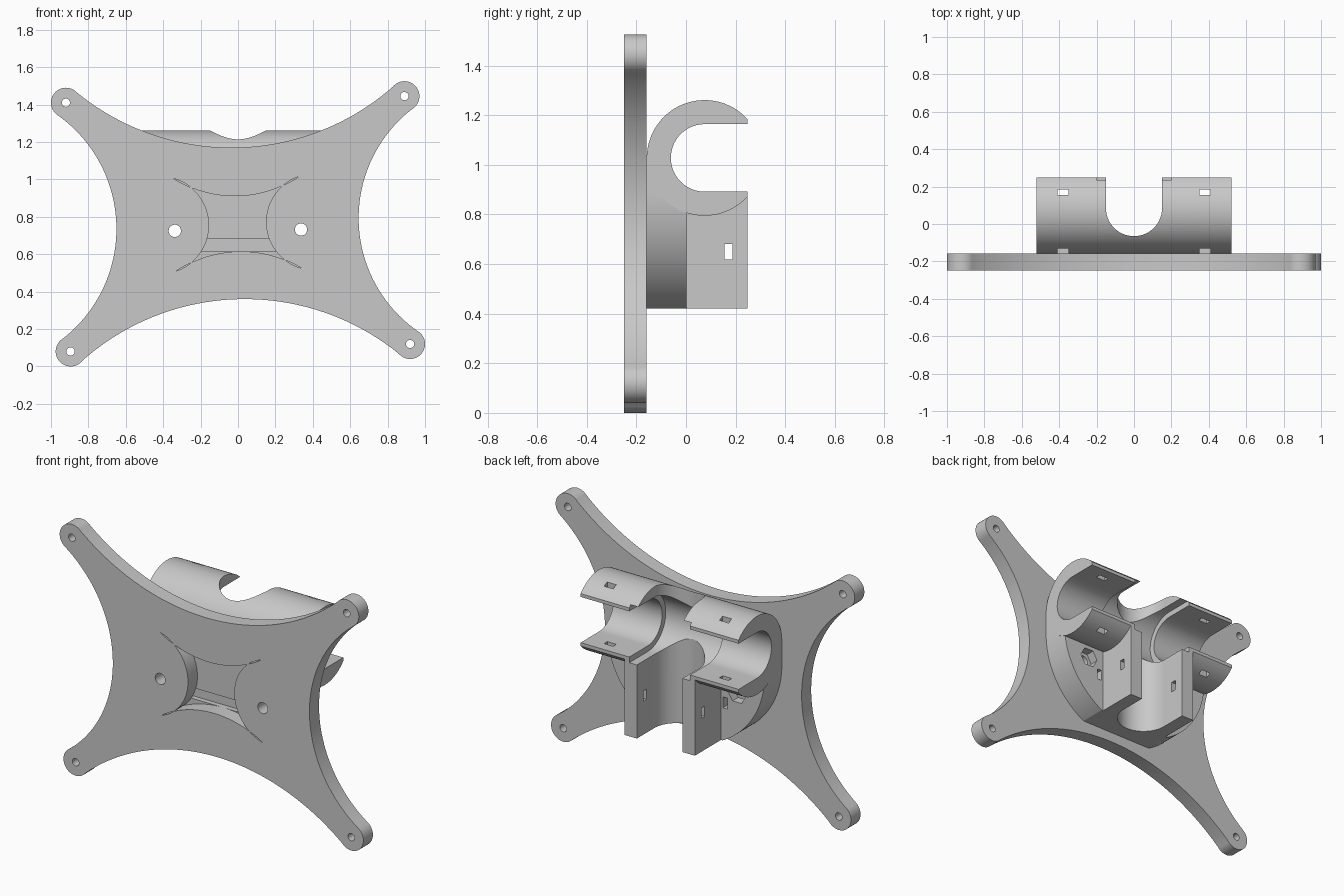
import bpy, bmesh, math
from mathutils import Matrix

if "Cube" in bpy.data.objects:
    bpy.data.objects.remove(bpy.data.objects["Cube"])

grey = bpy.data.materials.new("light grey")
grey.use_nodes = True
COLOUR = (0.58, 0.58, 0.58, 1)
grey.diffuse_color = COLOUR
grey.node_tree.nodes["Principled BSDF"].inputs["Base Color"].default_value = COLOUR


def arc(c, r, a0, a1, n=32):
    """Points on an arc, angles in degrees."""
    angles = [math.radians(a0 + (a1 - a0) * i / n) for i in range(n + 1)]
    return [(c[0] + r * math.cos(a), c[1] + r * math.sin(a)) for a in angles]


def circle(c, r):
    return arc(c, r, 0, 345, 23)


def arc_through(p, q, s, n=40):
    """Shallow arc from p to s passing through q."""
    (ax, ay), (bx, by), (cx, cy) = p, q, s
    d = 2 * (ax * (by - cy) + bx * (cy - ay) + cx * (ay - by))
    a, b, c = ax * ax + ay * ay, bx * bx + by * by, cx * cx + cy * cy
    o = ((a * (by - cy) + b * (cy - ay) + c * (ay - by)) / d,
         (a * (cx - bx) + b * (ax - cx) + c * (bx - ax)) / d)
    a0 = math.degrees(math.atan2(ay - o[1], ax - o[0]))
    a1 = math.degrees(math.atan2(cy - o[1], cx - o[0]))
    sweep = (a1 - a0 + 180) % 360 - 180
    return arc(o, math.hypot(ax - o[0], ay - o[1]), a0, a0 + sweep, n)


def add_object(name, mesh):
    ob = bpy.data.objects.new(name, mesh)
    bpy.context.collection.objects.link(ob)
    return ob


def perforated_sheet(name, outlines, y, thickness):
    """Upright sheet from an outer outline and its holes, as a filled curve."""
    curve = bpy.data.curves.new(name, "CURVE")
    curve.dimensions, curve.fill_mode = "2D", "BOTH"
    curve.extrude = thickness / 2
    for pts in outlines:
        spline = curve.splines.new("POLY")
        spline.points.add(len(pts) - 1)
        for point, (u, v) in zip(spline.points, pts):
            point.co = (u, v, 0, 1)
        spline.use_cyclic_u = True
    helper = add_object("sheet_helper", curve)
    deps = bpy.context.evaluated_depsgraph_get()
    mesh = bpy.data.meshes.new_from_object(helper.evaluated_get(deps))
    bpy.data.objects.remove(helper)
    bm = bmesh.new()
    bm.from_mesh(mesh)
    bmesh.ops.remove_doubles(bm, verts=bm.verts, dist=0.0001)
    bmesh.ops.transform(bm, verts=bm.verts, matrix=Matrix.Translation((0, y, 0))
                        @ Matrix.Rotation(math.pi / 2, 4, "X"))
    bmesh.ops.recalc_face_normals(bm, faces=bm.faces)
    if bm.calc_volume(signed=True) < 0:
        bmesh.ops.reverse_faces(bm, faces=bm.faces)
    bm.to_mesh(mesh)
    bm.free()
    mesh.materials.clear()
    mesh.materials.append(grey)
    return add_object(name, mesh)


def prism(name, pts, axis, lo, hi):
    """Extrude a 2D outline along an axis."""
    place = {"x": lambda u, v, w: (w, u, v),
             "y": lambda u, v, w: (u, w, v),
             "z": lambda u, v, w: (u, v, w)}[axis]
    bm = bmesh.new()
    rings = [[bm.verts.new(place(u, v, w)) for u, v in pts] for w in (lo, hi)]
    bm.faces.new(rings[0])
    bm.faces.new(rings[1])
    for i in range(len(pts)):
        j = (i + 1) % len(pts)
        bm.faces.new((rings[0][i], rings[0][j], rings[1][j], rings[1][i]))
    bmesh.ops.recalc_face_normals(bm, faces=bm.faces)
    if bm.calc_volume(signed=True) < 0:
        bmesh.ops.reverse_faces(bm, faces=bm.faces)
    mesh = bpy.data.meshes.new(name)
    bm.to_mesh(mesh)
    bm.free()
    mesh.materials.append(grey)
    return add_object(name, mesh)


def box(name, x, y, z):
    return prism(name, [(x[0], y[0]), (x[1], y[0]), (x[1], y[1]), (x[0], y[1])], "z", *z)


def combine(target, others, operation):
    """Apply booleans and discard the helper solids."""
    for ob in others:
        mod = target.modifiers.new(ob.name, "BOOLEAN")
        mod.operation, mod.solver, mod.object = operation, "EXACT", ob
    deps = bpy.context.evaluated_depsgraph_get()
    mesh = bpy.data.meshes.new_from_object(target.evaluated_get(deps))
    target.modifiers.clear()
    target.data = mesh
    for ob in others:
        bpy.data.objects.remove(ob)


# Mounting plate: four round ears joined by concave edges, clockwise
ears = [((-0.92, 1.41), 138), ((0.89, 1.445), 46),
        ((0.92, 0.12), -45), ((-0.895, 0.08), -132)]
dips = [(-0.02, 1.17), (0.645, 0.78), (0.03, 0.36), (-0.65, 0.745)]
lobes = [arc(c, 0.08, d + 95, d - 95) for c, d in ears]
outline = []
for i, dip in enumerate(dips):
    outline += lobes[i]
    outline += arc_through(lobes[i][-1], dip, lobes[(i + 1) % 4][0])[1:-1]

# Star-shaped window in the plate
tips = [(-0.345, 1.005), (0.325, 1.015), (0.34, 0.525), (-0.33, 0.51)]
waists = [(-0.02, 0.91), (0.15, 0.765), (0.01, 0.615), (-0.155, 0.76)]
star = []
for i in range(4):
    star += arc_through(tips[i], waists[i], tips[(i + 1) % 4])[:-1]

# Bolt holes in the ears and beside the window
bolts = [(-0.338, 0.725), (0.337, 0.732)]
holes = [circle(c, 0.022) for c, d in ears] + [circle(c, 0.033) for c in bolts]
plate = perforated_sheet("mounting_plate", [outline, star] + holes, -0.204, 0.09)

# Bracket: horizontal clip, rounded base and upright socket
AXIS, R, TIP = (0.075, 1.028), 0.233, 0.248
open_angle = math.degrees(math.acos((TIP - AXIS[0]) / R))
bracket = prism("pipe_bracket", arc(AXIS, R, open_angle, 360 - open_angle, 72),
                "x", -0.52, 0.52)
foot = math.degrees(math.acos(0.46 / 0.52))
base = prism("base", [(-0.52, 1.04)] + arc((0, 0.88), 0.52, 180, 270 - foot)
             + arc((0, 0.88), 0.52, 270 + foot, 360) + [(0.52, 1.04)], "y", -0.16, 0.003)
socket = box("socket", (-0.232, 0.232), (-0.05, TIP), (0.42, 0.88))
combine(bracket, [base, socket], "UNION")


def slot(c, r):
    """U-shaped outline, open toward the back."""
    return arc(c, r, 90, 270, 40) + [(0.5, c[1] - r), (0.5, c[1] + r)]


# Horizontal bore, wider relief at the middle, and upright channel
channel = [(v, u) for u, v in slot((0.085, 0), 0.15)]
cuts = [prism("bore", slot(AXIS, 0.136), "x", -0.7, 0.7),
        prism("relief", slot(AXIS, 0.17), "x", -0.2, 0.2),
        prism("channel", channel, "z", 0.2, 1.5),
        box("strap_groove", (-0.275, 0.275), (-0.3, -0.13), (0.615, 0.68)),
        box("socket_strap_slot", (-0.5, 0.5), (0.155, 0.187), (0.618, 0.68))]

# Strap slots, bolt holes and nut pockets on both sides
for side, c in zip((-1, 1), bolts):
    def span(a, b):
        return tuple(sorted((side * a, side * b)))
    cuts += [box("lip_slot", span(0.35, 0.41), (0.155, 0.185), (0.7, 1.5)),
             box("front_strap_slot", span(0.35, 0.41), (-0.3, -0.13), (0.88, 1.4)),
             box("base_strap_slot", span(0.245, 0.275), (-0.2, 0.05), (0.615, 0.68)),
             prism("bolt_hole", circle(c, 0.033), "y", -0.4, 0.1),
             prism("nut_pocket", arc(c, 0.06, 0, 300, 5), "y", -0.05, 0.1)]
combine(bracket, cuts, "DIFFERENCE")

# Smooth curved walls, keeping edges crisp
for ob in (plate, bracket):
    bpy.ops.object.select_all(action="DESELECT")
    ob.select_set(True)
    bpy.context.view_layer.objects.active = ob
    bpy.ops.object.shade_smooth_by_angle(angle=math.radians(25))
